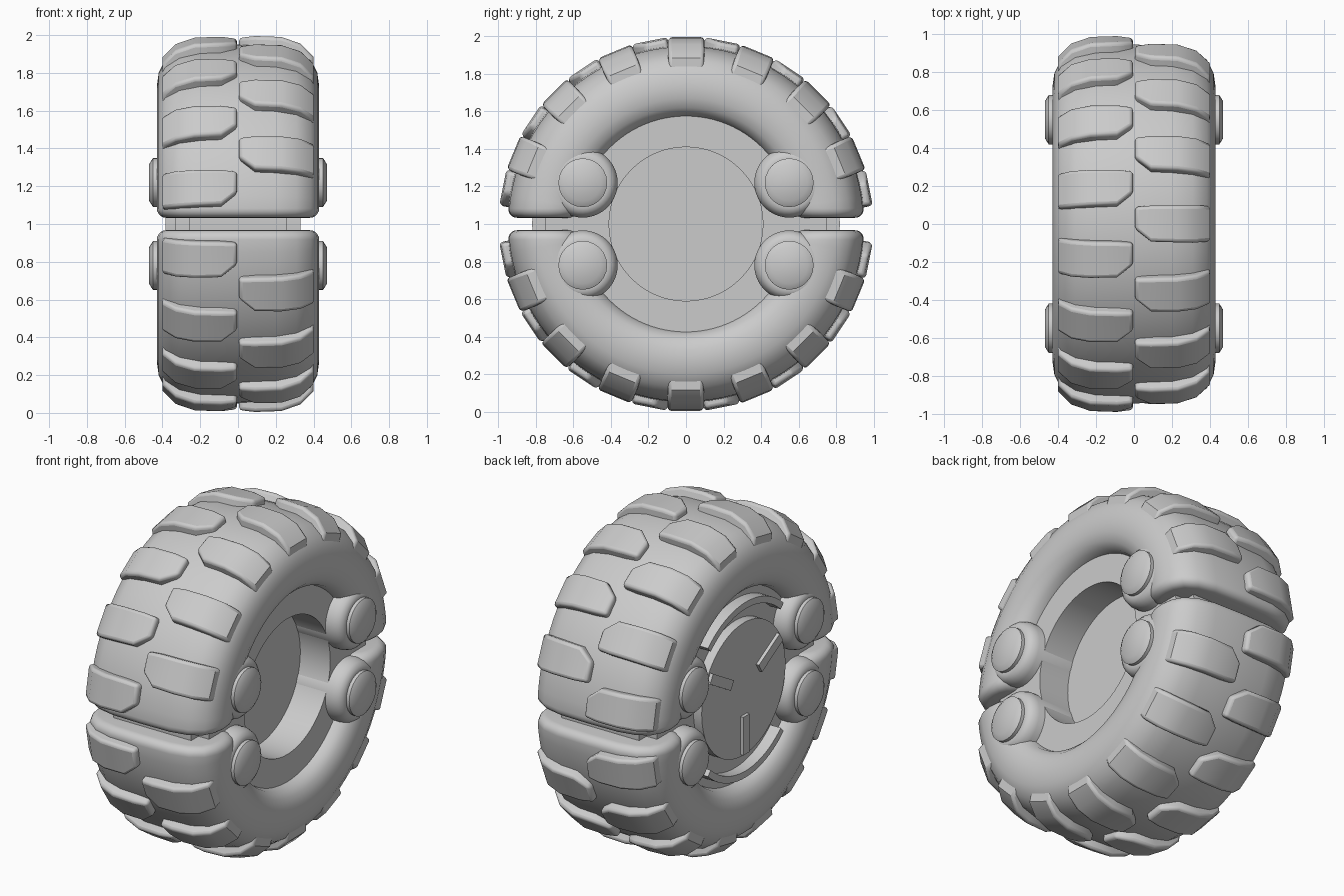
import bpy, bmesh
from math import sin, cos, pi, radians, sqrt

if "Cube" in bpy.data.objects:
    bpy.data.objects.remove(bpy.data.objects["Cube"])

AXLE_Z = 1.0


def finish(name, bm, smooth=35):
    bmesh.ops.remove_doubles(bm, verts=bm.verts, dist=1e-5)
    bmesh.ops.recalc_face_normals(bm, faces=bm.faces)
    me = bpy.data.meshes.new(name)
    bm.to_mesh(me)
    bm.free()
    ob = bpy.data.objects.new(name, me)
    bpy.context.collection.objects.link(ob)
    bpy.ops.object.select_all(action='DESELECT')
    ob.select_set(True)
    bpy.context.view_layer.objects.active = ob
    bpy.ops.object.shade_smooth_by_angle(angle=radians(smooth))
    return ob


def skin(bm, rows, wrap_rows, wrap_prof, caps=False):
    """Join rows of points into a quad surface."""
    vs = [[bm.verts.new(p) for p in row] for row in rows]
    n, m = len(vs), len(vs[0])
    for i in range(n if wrap_rows else n - 1):
        for j in range(m if wrap_prof else m - 1):
            a, b = vs[i], vs[(i + 1) % n]
            bm.faces.new((a[j], a[(j + 1) % m], b[(j + 1) % m], b[j]))
    if caps:
        bm.faces.new(vs[0])
        bm.faces.new(vs[-1])


def lathe(name, prof, segs=64, cy=0.0, cz=AXLE_Z, arc=None):
    """Turn an (x, radius) profile about an axis parallel to x."""
    bm = bmesh.new()
    a0, a1 = arc or (0, 2 * pi)
    angles = [a0 + (a1 - a0) * i / segs for i in range(segs + (1 if arc else 0))]
    rows = [[(x, cy + r * sin(a), cz + r * cos(a)) for x, r in prof] for a in angles]
    skin(bm, rows, not arc, bool(arc), bool(arc))
    return finish(name, bm)


def both_ends(half):
    """Mirror a half profile across x = 0."""
    return half + [(-x, r) for x, r in reversed(half)]


# Half tyres: rounded section swept through half a turn, with rounded flat ends
half = [(0.0, 0.95), (0.2, 0.945), (0.31, 0.92), (0.385, 0.87), (0.42, 0.80),
        (0.43, 0.73), (0.425, 0.67), (0.405, 0.62), (0.37, 0.585), (0.31, 0.57)]
section = half + [(-x, r) for x, r in reversed(half[1:])]
GAP, RND = 0.033, 0.05


def end_rows(side):
    rows = []
    for k in range(6):
        t = k / 5 * pi / 2
        z = GAP + RND * (1 - sin(t))
        inset = RND * (1 - cos(t))
        row = []
        for x, r in section:
            r2 = 0.76 + (r - 0.76) * (1 - inset / 0.19)
            row.append((x * (1 - inset / 0.43), side * sqrt(r2 * r2 - z * z), z))
        rows.append(row)
    return rows  # from tip (k=0 is the rounded outer edge) to fully inset cap


def end_cap_rows(side):
    # deepest row first keeps the full section, last row is the small flat cap
    rows = []
    for k in range(6):
        t = k / 5 * pi / 2
        z = GAP + RND * (1 - sin(t))
        inset = RND * (1 - cos(t))
        rows.append([(x * (1 - inset / 0.43),
                      side * sqrt(max((0.76 + (r - 0.76) * (1 - inset / 0.19)) ** 2 - z * z, 0)), z)
                     for x, r in section])
    return rows


for name, up in (("upper_half_tyre", 1), ("lower_half_tyre", -1)):
    arc = [radians(9 + 162 * i / 44) for i in range(45)]
    rows = end_cap_rows(1)[::-1]
    rows += [[(x, r * cos(a), r * sin(a)) for x, r in section] for a in arc]
    rows += end_cap_rows(-1)
    rows = [[(x, y, AXLE_Z + up * z) for x, y, z in row] for row in rows]
    bm = bmesh.new()
    skin(bm, rows, False, True, True)
    finish(name, bm, 50)

# Clamp lugs at the tyre ends, each with a bolt through it
lug = both_ends([(0.43, 0.0), (0.43, 0.135), (0.424, 0.155), (0.405, 0.174), (0.37, 0.186)][::1])
bolt = both_ends([(0.47, 0.0), (0.47, 0.098), (0.45, 0.13), (0.40, 0.13)])
for y in (-0.55, 0.55):
    for z in (0.78, 1.22):
        lathe("clamp_lug", lug, 40, y, z)
        lathe("clamp_bolt", bolt, 24, y, z)

# Hub: deep recess on the right, raised boss on the left
lathe("hub", [(0.13, 0), (0.13, 0.41), (0.33, 0.41), (0.33, 0.75), (0.26, 0.75),
              (0.26, 0.82), (-0.26, 0.82), (-0.26, 0.75), (-0.33, 0.75),
              (-0.33, 0.40), (-0.385, 0.40), (-0.385, 0)])

# Left side: two curved ribs and three radial bars
for mid in (0, pi):
    lathe("hub_rib", [(-0.40, 0.49), (-0.40, 0.53), (-0.30, 0.53), (-0.30, 0.49)],
          20, arc=(mid - radians(43), mid + radians(43)))
for deg in (60, 180, 300):
    a = radians(deg)
    bpy.ops.mesh.primitive_cube_add(size=1, location=(-0.385, 0.27 * sin(a), AXLE_Z + 0.27 * cos(a)),
                                    rotation=(-a, 0, 0))
    bar = bpy.context.object
    bar.name = "hub_bar"
    bar.scale = (0.04, 0.06, 0.23)

# Tread blocks: x, outer radius, leading and trailing offset along the tread
stations = [(0.005, 0.985, 0.025, -0.09), (0.09, 0.995, 0.093, -0.097), (0.23, 0.99, 0.097, -0.098),
            (0.33, 0.955, 0.097, -0.098), (0.40, 0.885, 0.092, -0.095)]


def tread_block(side, a):
    rows = []
    for x, r, lead, trail in stations:
        row = []
        for s, rad in ((lead, r), (trail, r), (trail, r - 0.09), (lead, r - 0.09)):
            row.append((side * x, -rad * sin(a) - s * cos(a), AXLE_Z + rad * cos(a) - s * sin(a)))
        rows.append(row)
    bm = bmesh.new()
    skin(bm, rows, False, True, True)
    ob = finish("tread_block", bm, 40)
    bev = ob.modifiers.new("round", 'BEVEL')
    bev.width, bev.segments, bev.angle_limit = 0.018, 3, radians(50)


for i in range(16):
    if i % 8 != 4:  # no block across the split
        tread_block(1, i * pi / 8)
    tread_block(-1, (i + 0.5) * pi / 8)
